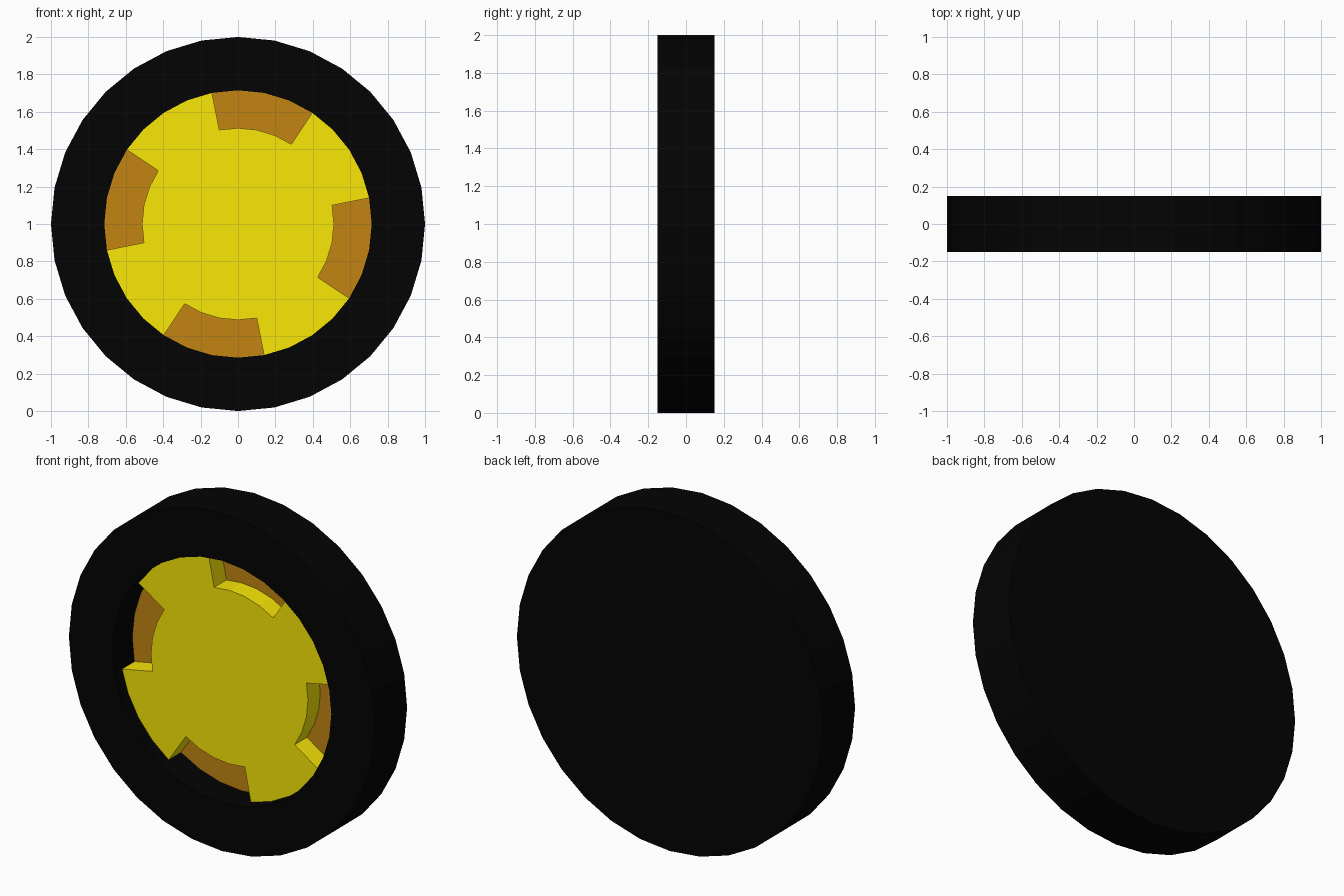
import bpy, bmesh
from math import sin, cos, tau

if "Cube" in bpy.data.objects:
    bpy.data.objects.remove(bpy.data.objects["Cube"])

SIDES = 32
R_OUT, R_IN, R_NOTCH = 1.0, 0.715, 0.513
FRONT, HUB, FLOOR, BACK = -0.15, -0.08, 0.035, 0.15


def mat(name, rgb):
    m = bpy.data.materials.new(name)
    m.diffuse_color = (*rgb, 1)
    m.use_nodes = True
    m.node_tree.nodes["Principled BSDF"].inputs["Base Color"].default_value = m.diffuse_color
    return m


def pt(k, r, y):
    # point on the wheel, k steps clockwise from the top
    a = tau * k / SIDES
    return (r * sin(a), y, 1 + r * cos(a))


def finish(bm, name, material):
    bm.normal_update()
    # make sure the front-facing faces look towards -y
    if any(f.normal.y > 0.9 and f.calc_center_median().y < 0.1 for f in bm.faces):
        bmesh.ops.reverse_faces(bm, faces=bm.faces[:])
    me = bpy.data.meshes.new(name)
    bm.to_mesh(me)
    bm.free()
    me.materials.append(material)
    ob = bpy.data.objects.new(name, me)
    bpy.context.collection.objects.link(ob)


black = mat("rubber_black", (0.001, 0.001, 0.001))
yellow = mat("hub_yellow", (0.95, 0.8, 0.002))
orange = mat("pocket_orange", (0.54, 0.235, 0.006))

# tyre: closed back, tread, front ring and inner wall
bm = bmesh.new()
profile = [(R_OUT, BACK), (R_OUT, FRONT), (R_IN, FRONT), (R_IN, FLOOR)]
rings = [[bm.verts.new(pt(k, r, y)) for k in range(SIDES)] for r, y in profile]
bm.faces.new(rings[0][::-1])
for a, b in zip(rings, rings[1:]):
    for k in range(SIDES):
        j = (k + 1) % SIDES
        bm.faces.new((a[k], a[j], b[j], b[k]))
finish(bm, "tyre", black)

# hub: recessed front plate with four notches, plus the notch walls
outline = []
for q in range(0, SIDES, 8):
    outline.append((q - 1, R_IN))
    outline += [(q + i, R_NOTCH) for i in range(-1, 4)]
    outline += [(q + i, R_IN) for i in range(3, 7)]
bm = bmesh.new()
top = [bm.verts.new(pt(k, r, HUB)) for k, r in outline]
low = [bm.verts.new(pt(k, r, FLOOR)) for k, r in outline]
bm.faces.new(top[::-1])
n = len(outline)
for i in range(n):
    j = (i + 1) % n
    if R_NOTCH in (outline[i][1], outline[j][1]):
        bm.faces.new((top[i], top[j], low[j], low[i]))
bmesh.ops.delete(bm, geom=[v for v in bm.verts if not v.link_faces], context='VERTS')
finish(bm, "hub", yellow)

# pocket floors: one curved strip at the bottom of each notch
bm = bmesh.new()
for q in range(0, SIDES, 8):
    for k in range(q - 1, q + 3):
        bm.faces.new([bm.verts.new(pt(*c, FLOOR)) for c in
                      ((k, R_IN), (k, R_NOTCH), (k + 1, R_NOTCH), (k + 1, R_IN))])
bmesh.ops.remove_doubles(bm, verts=bm.verts[:], dist=1e-4)
finish(bm, "pocket_floors", orange)
